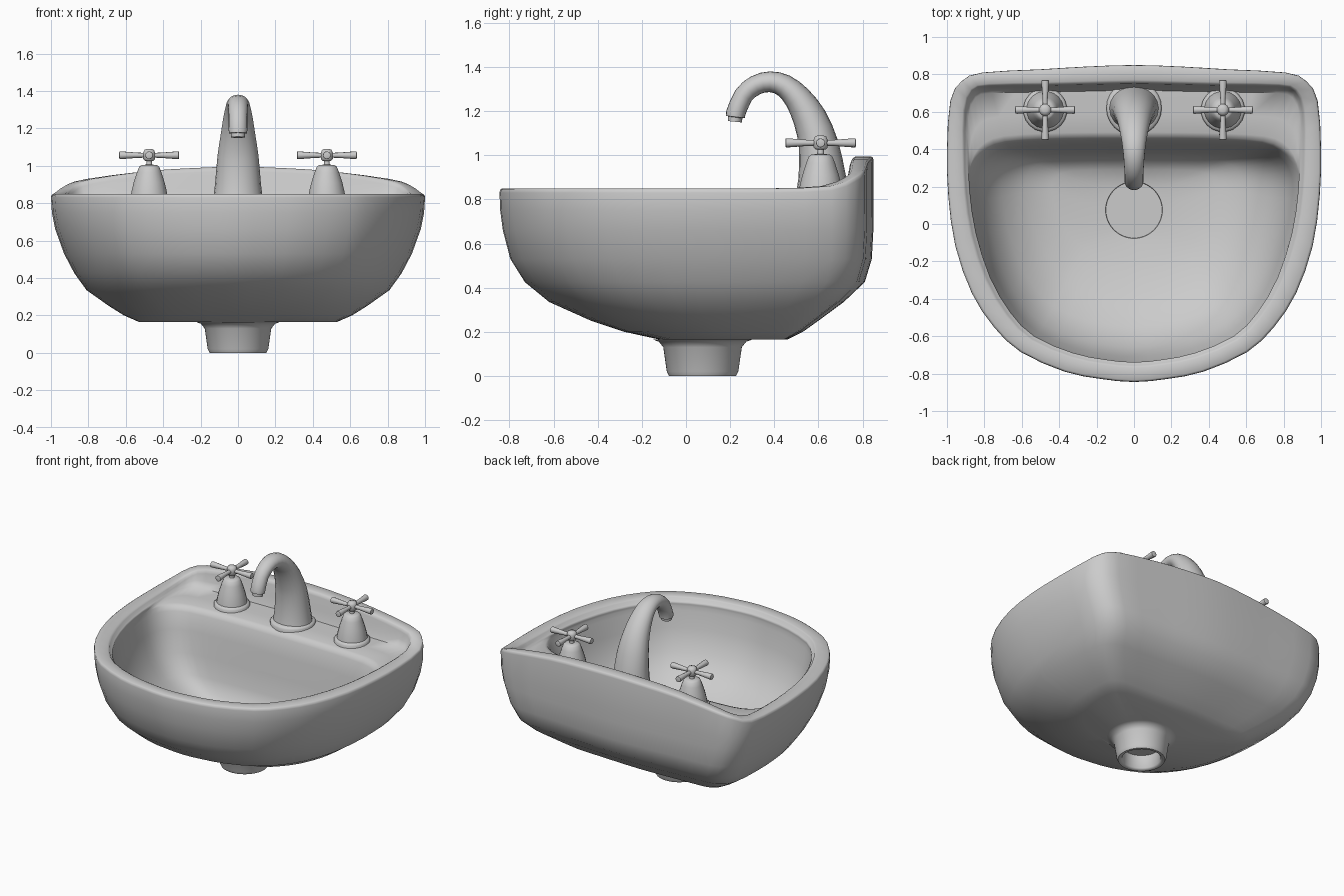
import bpy, bmesh, math
from mathutils import Vector

if "Cube" in bpy.data.objects:
    bpy.data.objects.remove(bpy.data.objects["Cube"])


def loft(name, rings, angle=60):
    """Skin equal-length closed rings and cap both ends."""
    bm = bmesh.new()
    vs = [[bm.verts.new(p) for p in r] for r in rings]
    n = len(vs[0])
    for a, b in zip(vs, vs[1:]):
        for i in range(n):
            j = (i + 1) % n
            bm.faces.new((a[i], a[j], b[j], b[i]))
    bm.faces.new(vs[0])
    bm.faces.new(vs[-1])
    bmesh.ops.recalc_face_normals(bm, faces=bm.faces)
    me = bpy.data.meshes.new(name)
    bm.to_mesh(me)
    bm.free()
    ob = bpy.data.objects.new(name, me)
    bpy.context.collection.objects.link(ob)
    bpy.ops.object.select_all(action='DESELECT')
    bpy.context.view_layer.objects.active = ob
    ob.select_set(True)
    bpy.ops.object.shade_smooth_by_angle(angle=math.radians(angle))
    return ob


def ellipse(c, u, v, ru, rv, n=20):
    c, u, v = Vector(c), Vector(u), Vector(v)
    return [c + u * ru * math.cos(2 * math.pi * i / n) + v * rv * math.sin(2 * math.pi * i / n)
            for i in range(n)]


def lathe(name, c, axis, profile, n=20):
    """Turned part: profile is (radius, distance along axis)."""
    axis = Vector(axis)
    u = axis.orthogonal().normalized()
    v = axis.cross(u)
    return loft(name, [ellipse(Vector(c) + axis * h, u, v, r, r, n) for r, h in profile])


def smooth(pts, outline=False):
    """Add a spline midpoint in every span; outlines continue mirrored in x."""
    def flip(p):
        return (-p[0],) + tuple(p[1:]) if outline else p
    ext = [flip(pts[1 if outline else 0])] + list(pts) + [flip(pts[-2 if outline else -1])]
    out = []
    for a, b, c, d in zip(ext, ext[1:], ext[2:], ext[3:]):
        out += [b, tuple((9 * (q + r) - p - s) / 16 for p, q, r, s in zip(a, b, c, d))]
    return out + [pts[-1]]


def mirror_ring(half):
    """Front-to-back half outline -> full ring."""
    return half + [(-x, y, z) for x, y, z in half[-2:0:-1]]


def scaled(base, z, sx, yf, yb):
    """Fit an outline to half-width sx and the depth range yf..yb."""
    w = max(p[0] for p in base)
    y0, y1 = base[0][1], base[-1][1]
    return mirror_ring([(p[0] / w * sx, yf + (p[1] - y0) / (y1 - y0) * (yb - yf), z) for p in base])


# Half outlines of the basin (x, y, rim lift), from front middle round to back middle
outer = smooth([(0, -.845, 0), (.18, -.828, 0), (.37, -.79, 0), (.605, -.685, 0), (.75, -.55, 0),
                (.867, -.37, 0), (.955, -.12, 0), (.993, .15, 0), (1, .4, 0), (.982, .66, .01),
                (.92, .765, .05), (.81, .81, .08), (.5, .827, .12), (.25, .842, .137), (0, .85, .145)], True)
inner = smooth([(0, -.75), (.16, -.735), (.33, -.70), (.54, -.61), (.67, -.48), (.78, -.29), (.857, -.05),
                (.89, .17), (.9, .38), (.9, .6), (.86, .71), (.77, .735), (.5, .74), (.25, .745),
                (0, .75)], True)
side = [(x * .985, y * .985) for x, y in inner[:13:2]]
bowl = smooth(side + [(.88, .16), (.88, .27), (.85, .35), (.79, .41), (.69, .445), (.48, .46),
                      (.24, .465), (0, .465)], True)
lift = [p[2] for p in outer]
half_n = len(outer) - 1


def drain_ring(r, z):
    return mirror_ring([(r * math.sin(math.pi * i / half_n), .075 - r * math.cos(math.pi * i / half_n), z)
                        for i in range(half_n + 1)])


def rim(t, dz):
    """Ring on the rim, t from outer edge to inner edge."""
    return mirror_ring([(a[0] + (b[0] - a[0]) * t, a[1] + (b[1] - a[1]) * t, .85 + l + dz)
                        for a, b, l in zip(outer, inner, lift)])


def shelf(t, z):
    """Ring across the tap deck, t from cove to bowl edge."""
    ring = []
    for i, ((x, y), (bx, by)) in enumerate(zip(inner, bowl)):
        cx, cy = x * .985, (y * .985 if i < 16 else y - .035)
        ring.append((cx + (bx - cx) * t, cy + (by - cy) * t, z))
    return mirror_ring(ring)


# Waste pipe, outside of bowl
rings = [drain_ring(r, z) for r, z in
         ((.12, .10), (.125, .01), (.135, 0), (.152, 0), (.162, .02), (.178, .13), (.198, .155), (.225, .165))]
for lv in ((.165, .53, -.12, .46), (.2, .61, -.28, .53), (.25, .69, -.43, .60), (.335, .81, -.62, .715),
           (.425, .875, -.73, .81), (.53, .93, -.796, .842), (.66, .977, -.83, .849),
           (.75, .995, -.842, .85)):
    rings.append(scaled(outer, *lv))
# Rim and the cove down to the tap deck
rings += [rim(0, -.02), rim(.03, -.006), rim(.12, 0), rim(.8, 0), rim(.93, -.007), rim(1, -.025)]
rings.append(mirror_ring([(x * .992, y * .992 if i < 16 else y - .012, .823 + l * .4)
                          for i, ((x, y), l) in enumerate(zip(inner, lift))]))
# Tap deck, inside of bowl, drain
rings += [shelf(0, .814), shelf(.5, .809), shelf(.9, .803), shelf(1, .793)]
for lv in ((.765, .872, -.733, .45), (.65, .85, -.71, .425), (.5, .80, -.66, .405), (.37, .71, -.55, .38),
           (.28, .58, -.37, .35), (.23, .44, -.18, .29)):
    rings.append(scaled(bowl, *lv))
rings += [drain_ring(.152, .215), drain_ring(.15, .205)]
loft("basin", rings)

# Spout: (y, z, in-plane radius, sideways radius)
path = smooth([(.617, .79, .125, .137), (.617, .9, .108, .123), (.60, 1.05, .09, .11),
               (.56, 1.17, .077, .092), (.505, 1.26, .062, .078), (.445, 1.315, .052, .066),
               (.38, 1.333, .047, .058), (.315, 1.317, .045, .053), (.26, 1.27, .044, .05),
               (.225, 1.19, .044, .05)]) + [(.224, 1.174, .043, .048), (.223, 1.172, .033, .038),
                                            (.221, 1.152, .032, .037)]
sections = []
for i, (y, z, rp, rx) in enumerate(path):
    a, b = path[max(i - 1, 0)], path[min(i + 1, len(path) - 1)]
    t = Vector((0, b[0] - a[0], b[1] - a[1])).normalized()
    sections.append(ellipse((0, y, z), (1, 0, 0), (0, t.z, -t.y), rx, rp))
loft("spout", sections)
lathe("spout_flange", (0, .62, .79), (0, 0, 1), [(.148, 0), (.148, .03), (.14, .04), (.12, .045)], 24)

# Taps with cross handles
for name, x in (("left", -.475), ("right", .475)):
    lathe(name + "_tap_body", (x, .61, 0), (0, 0, 1),
          [(.118, .79), (.118, .822), (.108, .832), (.1, .835), (.096, .86), (.084, .91), (.066, .965),
           (.054, .995), (.042, 1.003), (.016, 1.006), (.014, 1.035)])
    lathe(name + "_tap_hub", (x, .61, 0), (0, 0, 1),
          [(.022, 1.025), (.033, 1.035), (.033, 1.07), (.026, 1.085), (.012, 1.09)], 12)
    for k, d in enumerate(((1, 0, 0), (0, 1, 0), (-1, 0, 0), (0, -1, 0))):
        lathe(f"{name}_tap_arm_{k + 1}", (x, .61, 1.056), d,
              [(.013, .02), (.014, .06), (.021, .15), (.02, .158), (.014, .16)], 10)
